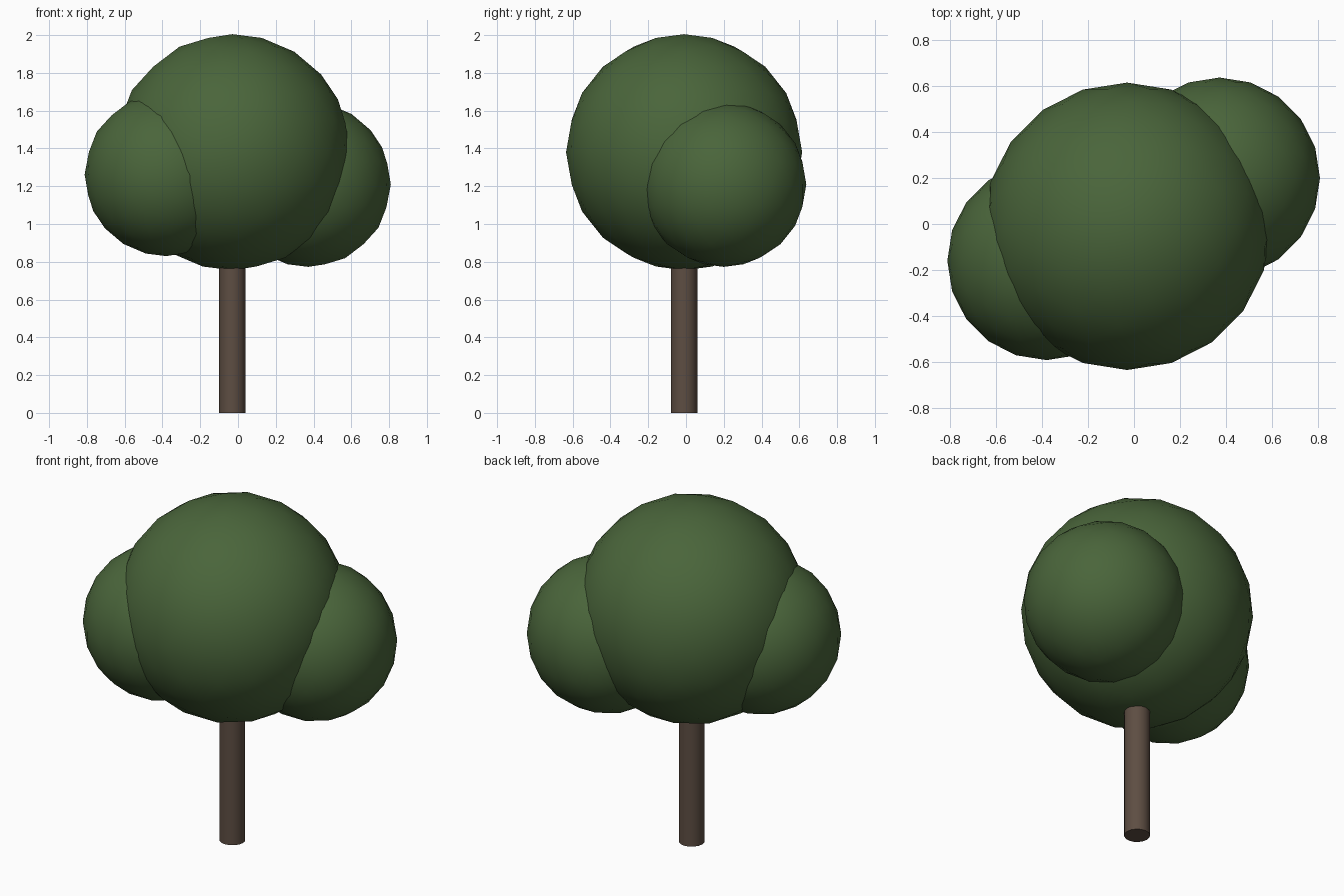
import bpy

cube = bpy.data.objects.get("Cube")
if cube:
    bpy.data.objects.remove(cube, do_unlink=True)


def make_material(name, rgb):
    mat = bpy.data.materials.new(name)
    mat.use_nodes = True
    color = (*rgb, 1.0)
    mat.diffuse_color = color
    bsdf = mat.node_tree.nodes["Principled BSDF"]
    bsdf.inputs["Base Color"].default_value = color
    bsdf.inputs["Roughness"].default_value = 0.9
    return mat


def finish(name, mat):
    obj = bpy.context.object
    obj.name = name
    obj.data.materials.append(mat)
    return obj


leaf_green = make_material("leaf green", (0.068, 0.13, 0.043))
bark_brown = make_material("bark brown", (0.11, 0.075, 0.055))

TRUNK_X, TRUNK_Y = -0.03, -0.01
TRUNK_HEIGHT = 1.0

# Trunk: straight round post running up into the crown
bpy.ops.mesh.primitive_cylinder_add(
    vertices=16, radius=0.07, depth=TRUNK_HEIGHT,
    location=(TRUNK_X, TRUNK_Y, TRUNK_HEIGHT / 2))
finish("trunk", bark_brown)
bpy.ops.object.shade_smooth_by_angle()

# Foliage: one large crown with a smaller clump on each side
clumps = {
    "main_crown": (0.625, (TRUNK_X, TRUNK_Y, 1.38)),
    "left_clump": (0.437, (0.372, 0.2, 1.21)),
    "right_clump": (0.432, (-0.38, -0.16, 1.262)),
}
for name, (radius, center) in clumps.items():
    bpy.ops.mesh.primitive_ico_sphere_add(
        subdivisions=3, radius=radius, location=center)
    finish(name, leaf_green)
    bpy.ops.object.shade_smooth()
